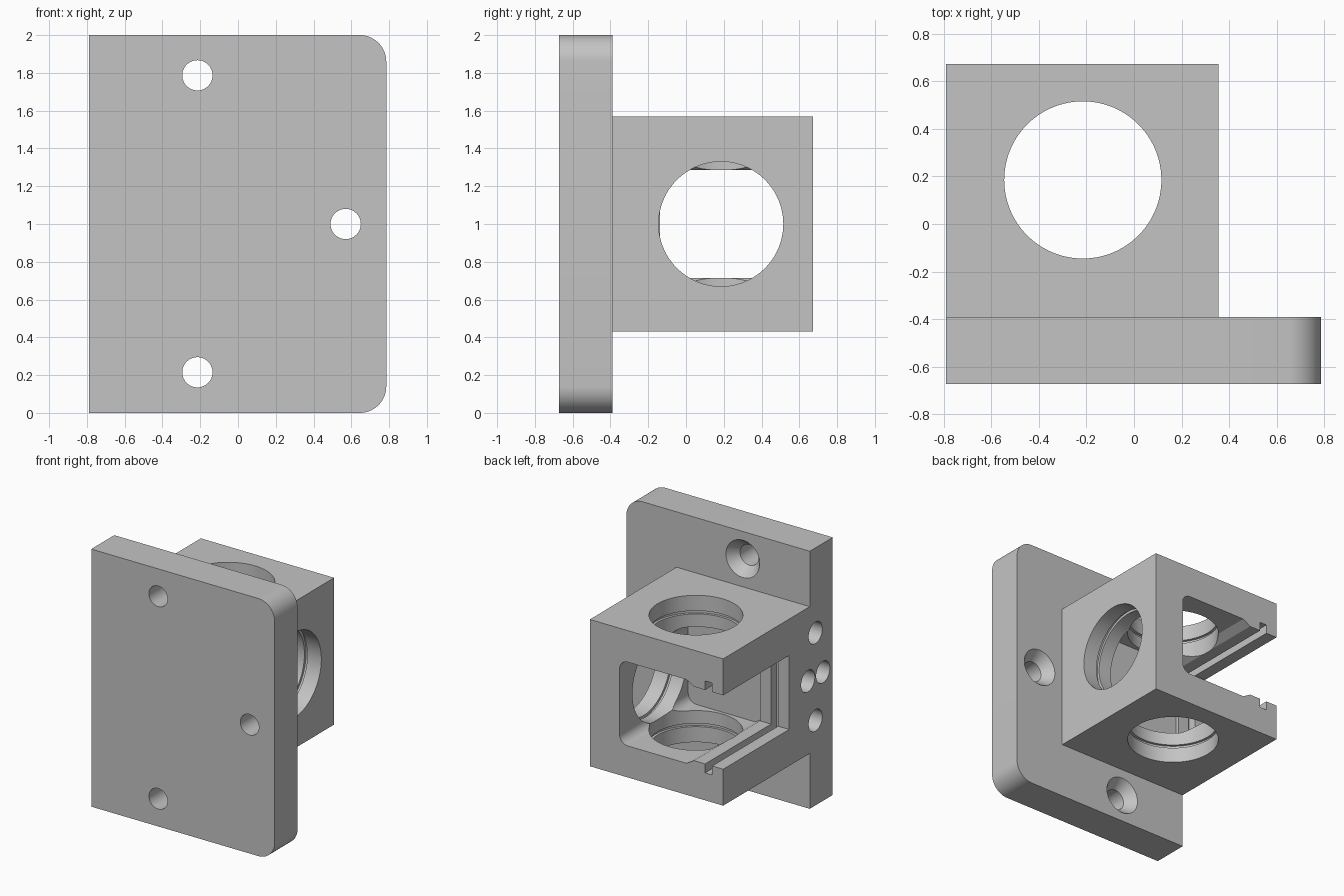
import bpy
import bmesh
import math
from mathutils import Vector

old = bpy.data.objects.get("Cube")
if old:
    bpy.data.objects.remove(old, do_unlink=True)

grey = bpy.data.materials.new("machined grey")
grey.use_nodes = True
GREY = (0.55, 0.55, 0.55, 1)
grey.diffuse_color = GREY
grey.node_tree.nodes["Principled BSDF"].inputs["Base Color"].default_value = GREY


def finish(bm, name):
    bmesh.ops.recalc_face_normals(bm, faces=bm.faces)
    mesh = bpy.data.meshes.new(name)
    bm.to_mesh(mesh)
    bm.free()
    mesh.materials.append(grey)
    obj = bpy.data.objects.new(name, mesh)
    bpy.context.scene.collection.objects.link(obj)
    return obj


def prism(name, profile, y0, y1, round_x=None, radius=0.0):
    """Extrude an xz profile along y, rounding the long edges at x = round_x."""
    bm = bmesh.new()
    face = bm.faces.new([bm.verts.new((x, y0, z)) for x, z in profile])
    new = bmesh.ops.extrude_face_region(bm, geom=[face])["geom"]
    verts = [v for v in new if isinstance(v, bmesh.types.BMVert)]
    bmesh.ops.translate(bm, verts=verts, vec=(0, y1 - y0, 0))
    if round_x is not None:
        edges = [e for e in bm.edges
                 if all(abs(v.co.x - round_x) < 1e-4 for v in e.verts)
                 and abs(e.verts[0].co.y - e.verts[1].co.y) > 0.01]
        bmesh.ops.bevel(bm, geom=edges, offset=radius, segments=14,
                        profile=0.5, affect='EDGES')
    return finish(bm, name)


def box(name, x, y, z, **kw):
    corners = [(x[0], z[0]), (x[1], z[0]), (x[1], z[1]), (x[0], z[1])]
    return prism(name, corners, y[0], y[1], **kw)


def rod(name, start, end, r1, r2=None, segments=80):
    """Cylinder or cone between two points."""
    start, end = Vector(start), Vector(end)
    axis = end - start
    bm = bmesh.new()
    bmesh.ops.create_cone(bm, cap_ends=True, segments=segments, radius1=r1,
                          radius2=r1 if r2 is None else r2, depth=axis.length)
    bmesh.ops.rotate(bm, verts=bm.verts,
                     matrix=Vector((0, 0, 1)).rotation_difference(axis).to_matrix())
    bmesh.ops.translate(bm, verts=bm.verts, vec=(start + end) / 2)
    return finish(bm, name)


LEFT, RIGHT = 0.355, -0.79     # cube sides
CX, CY, CZ = -0.215, 0.185, 1.0  # bore centre
BORE = 0.33

# Plate with two rounded corners, joined to the cube
body = box("mount_body", (RIGHT, 0.785), (-0.672, -0.39), (0, 2),
           round_x=0.785, radius=0.14)
cube = box("cube_block", (RIGHT, LEFT), (-0.5, 0.672), (0.43, 1.57))
cutters = []

# Inner cavity, its narrower mouth, and the slot running round the mouth
half, lip = 0.325, 0.287
cutters.append(prism("cavity_cutter", [
    (0.1, CZ - half), (0.1, CZ + half), (-0.475, CZ + half),
    (-0.54, CZ + lip), (-0.54, CZ - lip), (-0.475, CZ - half)],
    -0.17, 0.9, round_x=0.1, radius=0.07))
cutters.append(box("mouth_cutter", (-0.95, -0.5), (-0.137, 0.95),
                   (CZ - lip, CZ + lip)))
cutters.append(box("slot_cutter", (-0.695, -0.635), (-0.205, 0.92),
                   (CZ - lip - 0.07, CZ + lip + 0.07)))

# Light bores through top, bottom and left wall
cutters.append(rod("vertical_bore", (CX, CY, 0.2), (CX, CY, 1.8), BORE, segments=128))
cutters.append(rod("side_bore", (CX, CY, CZ), (0.6, CY, CZ), BORE, segments=128))

# Retaining ring grooves in each bore
for depth in (0.12,):
    for sign in (-1, 1):
        z = CZ + sign * (0.57 - depth)
        cutters.append(rod("ring_groove", (CX, CY, z), (CX, CY, z - sign * 0.025),
                           BORE + 0.02, segments=128))
    x = LEFT - depth
    cutters.append(rod("ring_groove", (x, CY, CZ), (x - 0.025, CY, CZ),
                       BORE + 0.02, segments=128))

# Countersunk screw holes in the plate
for x, z in ((CX, 1.787), (CX, 0.215), (0.57, CZ)):
    cutters.append(rod("screw_hole", (x, -0.8, z), (x, -0.3, z), 0.08))
    cutters.append(rod("countersink", (x, -0.49, z), (x, -0.37, z), 0.064, 0.161))

# Blind holes in the right edge
for y, z in ((-0.46, 1.34), (-0.46, 0.66), (-0.368, CZ), (-0.552, CZ)):
    cutters.append(rod("edge_hole", (-1, y, z), (-0.45, y, z), 0.084))

# Apply the join and the cuts
bpy.ops.object.select_all(action='DESELECT')
bpy.context.view_layer.objects.active = body
body.select_set(True)
for tool in [cube] + cutters:
    tool.hide_render = True
    mod = body.modifiers.new(tool.name, 'BOOLEAN')
    mod.operation = 'UNION' if tool is cube else 'DIFFERENCE'
    mod.solver = 'EXACT'
    mod.object = tool
    bpy.ops.object.modifier_apply(modifier=mod.name)
    bpy.data.objects.remove(tool, do_unlink=True)

bpy.ops.object.shade_smooth_by_angle(angle=math.radians(25))
